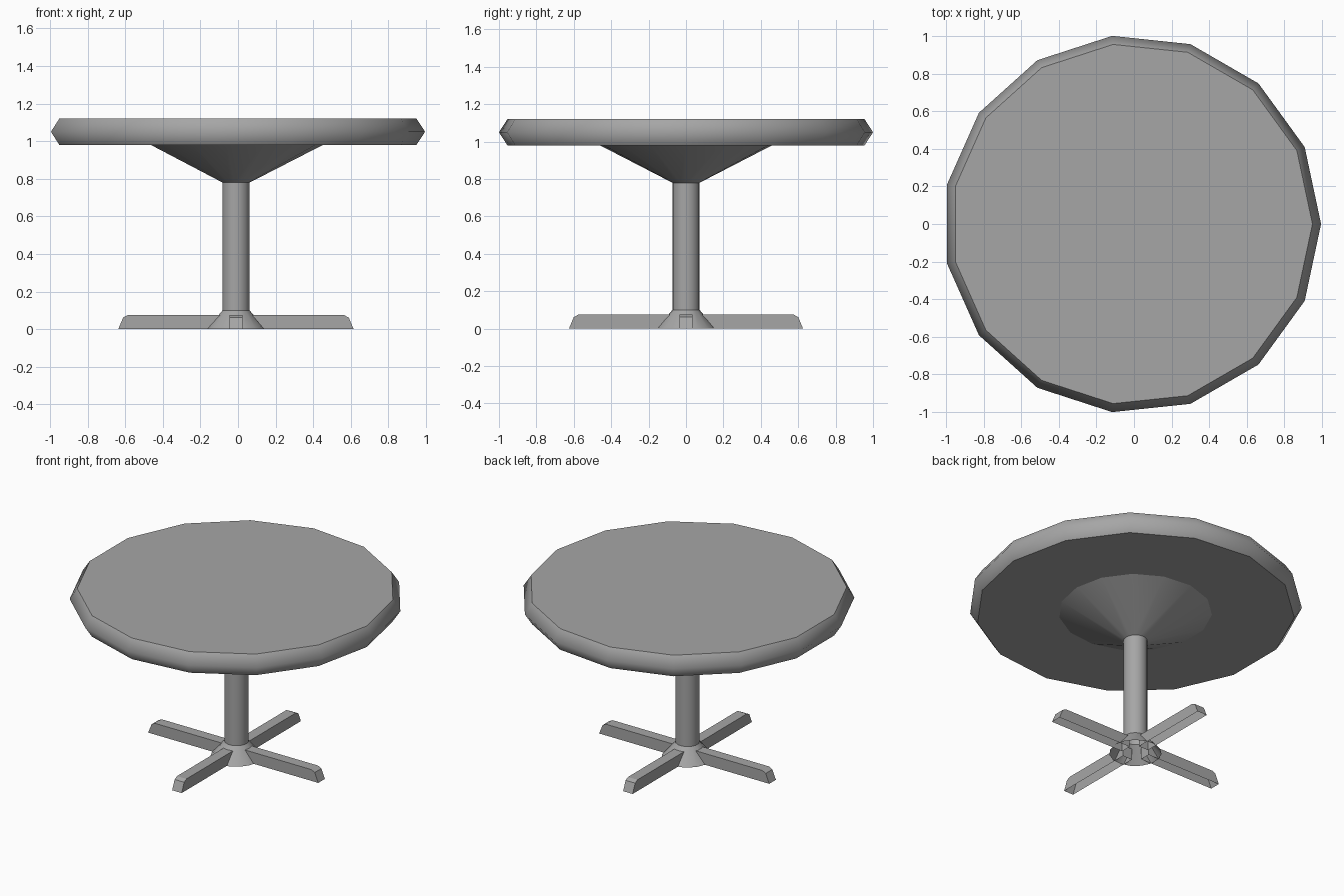
import bpy
import bmesh
from math import cos, sin, pi

cube = bpy.data.objects.get("Cube")
if cube:
    bpy.data.objects.remove(cube, do_unlink=True)

SIDES = 15
CENTRE_X = -0.011

grey = bpy.data.materials.new("plain grey")
grey.use_nodes = True
grey.diffuse_color = (0.38, 0.38, 0.38, 1)
grey.node_tree.nodes["Principled BSDF"].inputs["Base Color"].default_value = grey.diffuse_color


def finish(bm, name):
    mesh = bpy.data.meshes.new(name)
    bm.to_mesh(mesh)
    bm.free()
    mesh.materials.append(grey)
    obj = bpy.data.objects.new(name, mesh)
    obj.location.x = CENTRE_X
    bpy.context.collection.objects.link(obj)
    return obj


def lathe(name, profile, capped=False):
    """Turn (radius, height) points, listed upwards, into a smooth-sided part."""
    bm = bmesh.new()
    angles = [2 * pi * i / SIDES for i in range(SIDES)]
    rings = [[bm.verts.new((r * cos(a), r * sin(a), z)) for a in angles]
             for r, z in profile]
    for low, high in zip(rings, rings[1:]):
        for i in range(SIDES):
            j = (i + 1) % SIDES
            bm.faces.new((low[i], low[j], high[j], high[i])).smooth = True
    if capped:
        for ring in (rings[0][::-1], rings[-1]):
            cap = bm.faces.new(ring)
            for edge in cap.edges:
                edge.smooth = False
    return finish(bm, name)


# Round top with a pointed, softly shaded rim
lathe("table_top", [(0.96, 0.98), (1.0056, 1.05), (0.96, 1.12)], capped=True)

# Pedestal: flared foot, column and supporting cone, with crisp joints
lathe("pedestal_foot", [(0.158, 0), (0.073, 0.1)])
lathe("column", [(0.073, 0.1), (0.073, 0.78)])
lathe("top_support", [(0.073, 0.78), (0.4625, 0.98)])


# Four hollow legs with rounded tips, open underneath
def leg(name, turn):
    outline = [(0.075, 0), (0.075, 0.075), (0.575, 0.075), (0.6, 0.062), (0.626, 0)]
    c, s = round(cos(turn)), round(sin(turn))
    bm = bmesh.new()
    left, right = [
        [bm.verts.new((x * c - y * s, x * s + y * c, z)) for x, z in outline]
        for y in (0.035, -0.035)]
    bm.faces.new(left)
    bm.faces.new(right[::-1])
    for i in range(len(outline) - 1):
        bm.faces.new((left[i + 1], left[i], right[i], right[i + 1]))
    bmesh.ops.recalc_face_normals(bm, faces=bm.faces)
    finish(bm, name)


for i, side in enumerate(("left", "back", "right", "front")):
    leg(side + "_leg", i * pi / 2)
